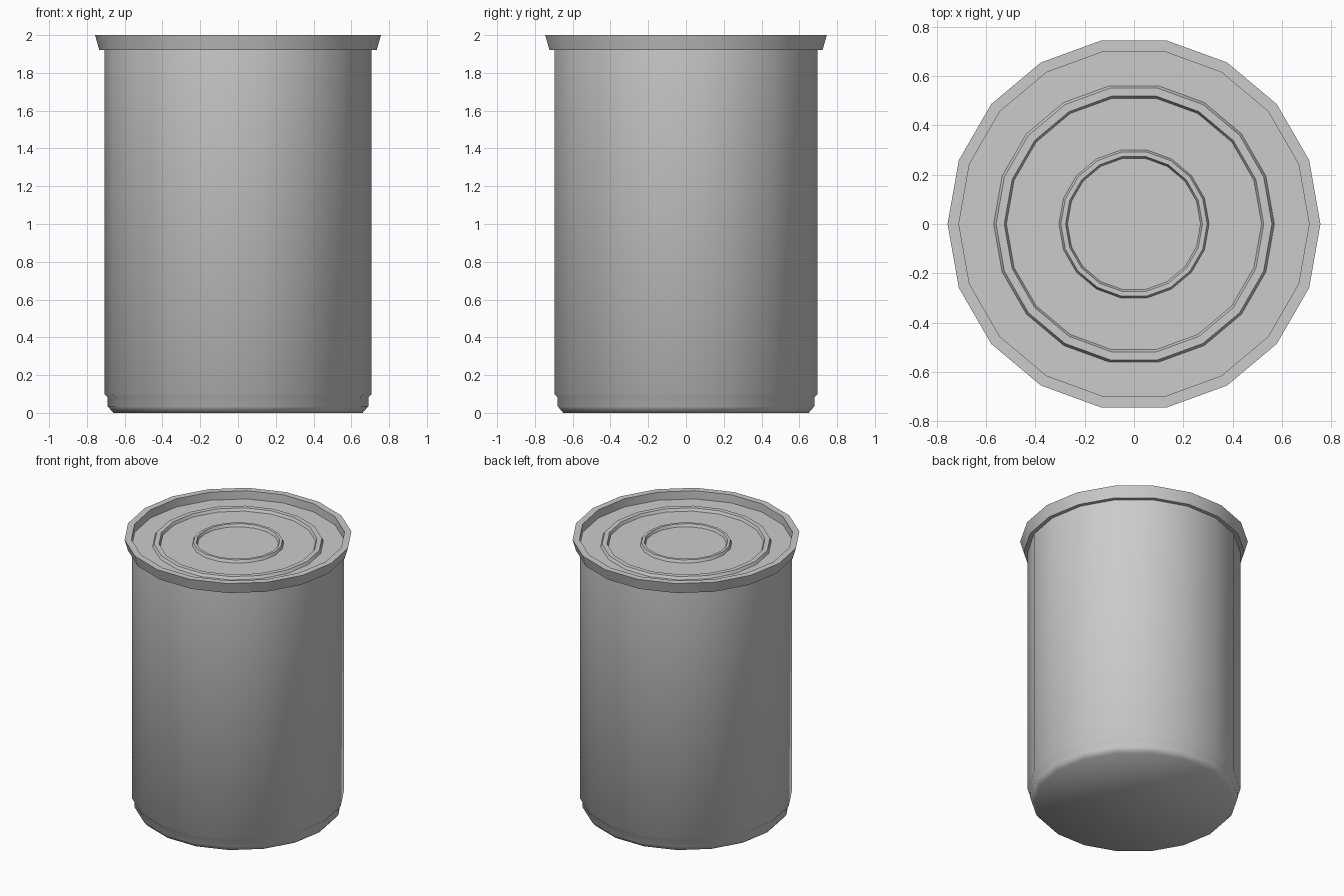
import bpy, bmesh
from math import cos, sin, pi, radians

if "Cube" in bpy.data.objects:
    bpy.data.objects.remove(bpy.data.objects["Cube"])

SIDES = 18


def lathe(name, profile, angle):
    """Revolve (radius, z) points round z; radius 0 closes with one cap face."""
    bm = bmesh.new()
    rings = []
    for r, z in profile:
        rings.append([bm.verts.new((r * cos(2 * pi * i / SIDES), r * sin(2 * pi * i / SIDES), z))
                      for i in range(SIDES)])
    for a, b in zip(rings, rings[1:]):
        for i in range(SIDES):
            j = (i + 1) % SIDES
            bm.faces.new((a[i], a[j], b[j], b[i]))
    return name, bm, rings, angle


def finish(name, bm, rings, angle, cap_start=False, cap_end=False):
    if cap_start:
        bm.faces.new(list(reversed(rings[0])))
    if cap_end:
        bm.faces.new(rings[-1])
    mesh = bpy.data.meshes.new(name)
    bm.to_mesh(mesh)
    bm.free()
    obj = bpy.data.objects.new(name, mesh)
    bpy.context.collection.objects.link(obj)
    bpy.ops.object.select_all(action='DESELECT')
    obj.select_set(True)
    bpy.context.view_layer.objects.active = obj
    bpy.ops.object.shade_smooth_by_angle(angle=radians(angle))
    return obj


# Can wall with stepped, chamfered bottom
finish(*lathe("can_body", [(0.66, 0), (0.69, 0.035), (0.692, 0.085),
                           (0.707, 0.10), (0.707, 1.92)], 55), cap_start=True)

# Flared rim with recessed inner wall
finish(*lathe("rim", [(0.707, 1.92), (0.734, 1.92), (0.757, 2.0),
                      (0.711, 2.0), (0.711, 1.94)], 30))

# Recessed lid with two raised ring beads
LID_Z, BEAD = 1.94, 0.02
lid = [(0.711, LID_Z)]
for outer, top_outer, top_inner, inner in ((0.57, 0.56, 0.527, 0.518), (0.305, 0.297, 0.278, 0.27)):
    lid += [(outer, LID_Z), (top_outer, LID_Z + BEAD), (top_inner, LID_Z + BEAD), (inner, LID_Z)]
finish(*lathe("lid", lid, 30), cap_end=True)
